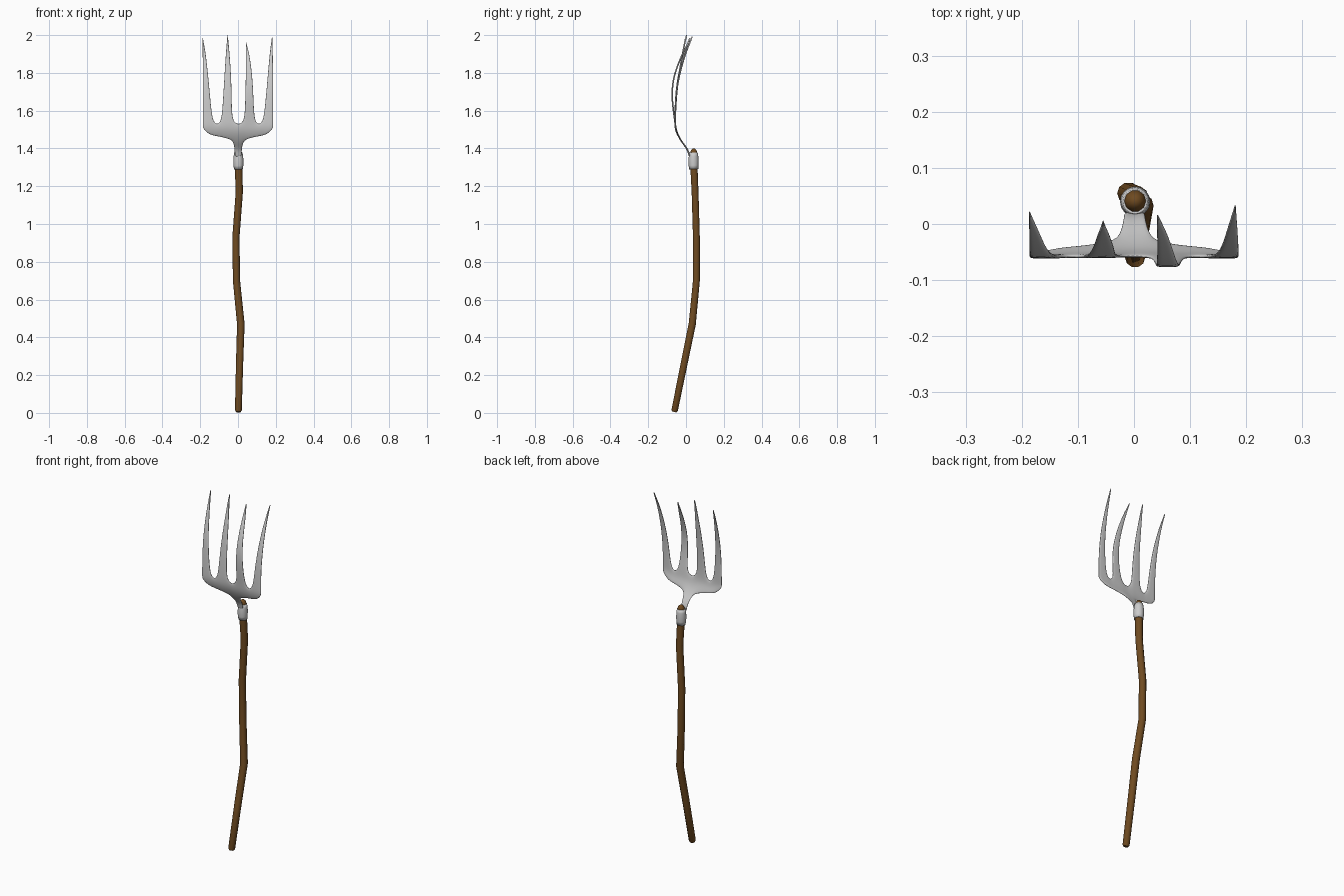
import bpy, bmesh, math
from mathutils import Vector

if "Cube" in bpy.data.objects:
    bpy.data.objects.remove(bpy.data.objects["Cube"])

def material(name, rgb):
    m = bpy.data.materials.new(name)
    m.diffuse_color = (*rgb, 1)
    m.use_nodes = True
    m.node_tree.nodes["Principled BSDF"].inputs["Base Color"].default_value = m.diffuse_color
    return m

def finish(bm, name, mat=None, angle=60):
    bmesh.ops.remove_doubles(bm, verts=bm.verts, dist=1e-5)
    bmesh.ops.recalc_face_normals(bm, faces=bm.faces)
    me = bpy.data.meshes.new(name)
    bm.to_mesh(me)
    bm.free()
    ob = bpy.data.objects.new(name, me)
    bpy.context.collection.objects.link(ob)
    if mat:
        me.materials.append(mat)
    bpy.ops.object.select_all(action='DESELECT')
    ob.select_set(True)
    bpy.context.view_layer.objects.active = ob
    bpy.ops.object.shade_smooth_by_angle(angle=math.radians(angle))
    return ob

def tube(name, pts, sides, mat=None, caps=True):
    """Sweep rings through (x, y, z, radius) points."""
    bm = bmesh.new()
    P = [Vector(p[:3]) for p in pts]
    rings = []
    for i, p in enumerate(P):
        t = (P[min(i + 1, len(P) - 1)] - P[max(i - 1, 0)]).normalized()
        u = Vector((0, 1, 0)).cross(t).normalized()
        v = t.cross(u)
        rings.append([bm.verts.new(p + pts[i][3] * (u * math.cos(a) + v * math.sin(a)))
                      for a in (2 * math.pi * k / sides for k in range(sides))])
    for a, b in zip(rings, rings[1:]):
        for k in range(sides):
            bm.faces.new((a[k], a[(k + 1) % sides], b[(k + 1) % sides], b[k]))
    if caps:
        bm.faces.new(rings[0])
        bm.faces.new(rings[-1])
    return finish(bm, name, mat)

def lerp_table(table, z):
    if z <= table[0][0]:
        return table[0][1]
    for (z0, y0), (z1, y1) in zip(table, table[1:]):
        if z <= z1:
            return y0 + (y1 - y0) * (z - z0) / (z1 - z0)
    return table[-1][1]

# Bent wooden handle
wood = material("wood", (0.16, 0.07, 0.015))
tube("handle", [
    (0.002, -0.062, 0.005, 0.013), (0.002, -0.060, 0.014, 0.018),
    (0.008, -0.012, 0.25, 0.019), (0.015, 0.033, 0.47, 0.020),
    (-0.008, 0.055, 0.70, 0.019), (-0.011, 0.055, 0.93, 0.019),
    (0.007, 0.048, 1.17, 0.019), (0.003, 0.042, 1.30, 0.020),
    (0.002, 0.041, 1.375, 0.020), (0.002, 0.041, 1.392, 0.015),
    (0.002, 0.041, 1.40, 0.006)], 10, wood)

# Metal collar around the handle top
collar = tube("collar", [
    (0.003, 0.041, 1.29, 0.024), (0.002, 0.040, 1.31, 0.026),
    (0.002, 0.040, 1.335, 0.027), (0.002, 0.040, 1.36, 0.025),
    (0.002, 0.040, 1.378, 0.022)], 16, caps=False)
sol = collar.modifiers.new("thickness", 'SOLIDIFY')
sol.thickness = 0.004

# Fork head: palm, neck and four curved tines in one thin sheet
palm_y = [(1.36, 0.017), (1.38, 0.014), (1.40, 0.006), (1.42, -0.012),
          (1.45, -0.033), (1.48, -0.050), (1.51, -0.058)]
# each tine: base left/right, mid left/right, tip x, y at 1.65, 1.77, 1.90, tip, tip z
tines = [
    (-0.187, -0.134, -0.187, -0.156, -0.187, -0.056, -0.045, -0.012, 0.021, 1.985),
    (-0.088, -0.030, -0.073, -0.035, -0.055, -0.054, -0.042, -0.018, 0.005, 2.002),
    (0.034, 0.088, 0.041, 0.078, 0.041, -0.075, -0.073, -0.020, 0.015, 1.968),
    (0.134, 0.187, 0.156, 0.187, 0.181, -0.056, -0.042, -0.005, 0.033, 1.993)]
bottom = [(0, 1.440), (0.035, 1.442), (0.06, 1.452), (0.09, 1.460),
          (0.135, 1.468), (0.16, 1.478), (0.187, 1.508)]

bm = bmesh.new()

def strip(rows):
    """Quads between rows of points."""
    V = [[bm.verts.new(p) for p in r] for r in rows]
    for a, b in zip(V, V[1:]):
        for i in range(len(a) - 1):
            bm.faces.new((a[i], a[i + 1], b[i + 1], b[i]))

# palm columns: tine left, middle, right, then the gap between tines
cols = []
for i, t in enumerate(tines):
    l, r = t[0], t[1]
    cols += [(l, 1.545), ((l + r) / 2, 1.545), (r, 1.545)]
    if i < 3:
        cols.append(((r + tines[i + 1][0]) / 2, 1.526))
rows = []
for f in (0, 0.5, 1):
    row = []
    for x, top in cols:
        b = lerp_table(bottom, abs(x))
        z = b + (top - b) * f
        row.append((x, lerp_table(palm_y, z), z))
    rows.append(row)
strip(rows)

# neck hangs from the three middle columns
neck = [rows[0][6:9]]
for z, w in ((1.418, 0.022), (1.39, 0.018), (1.355, 0.018)):
    y = lerp_table(palm_y, z)
    neck.append([(-w, y + 0.004, z), (0.001, y, z), (w + 0.002, y + 0.004, z)])
strip(neck)

# tines rise from the palm's top row
for i, (bl, br, ml, mr, tx, y1, y2, y3, y4, zt) in enumerate(tines):
    tr = [rows[2][i * 4:i * 4 + 3]]
    for z, y, f in ((1.65, y1, 0.5), (1.77, y2, 1)):
        l, r = bl + (ml - bl) * f, br + (mr - br) * f
        tr.append([(l, y, z), ((l + r) / 2, y, z), (r, y, z)])
    for z, y, f in ((1.90, y3, 0.45), (zt - 0.02, y4 - 0.008, 0.86), (zt, y4, 0.96)):
        l, r = ml + (tx - ml) * f, mr + (tx - mr) * f
        tr.append([(l, y, z), ((l + r) / 2, y, z), (r, y, z)])
    strip(tr)

head = finish(bm, "fork_head")
sol = head.modifiers.new("thickness", 'SOLIDIFY')
sol.thickness = 0.008
sol.offset = 0
sub = head.modifiers.new("smooth", 'SUBSURF')
sub.levels = sub.render_levels = 2
